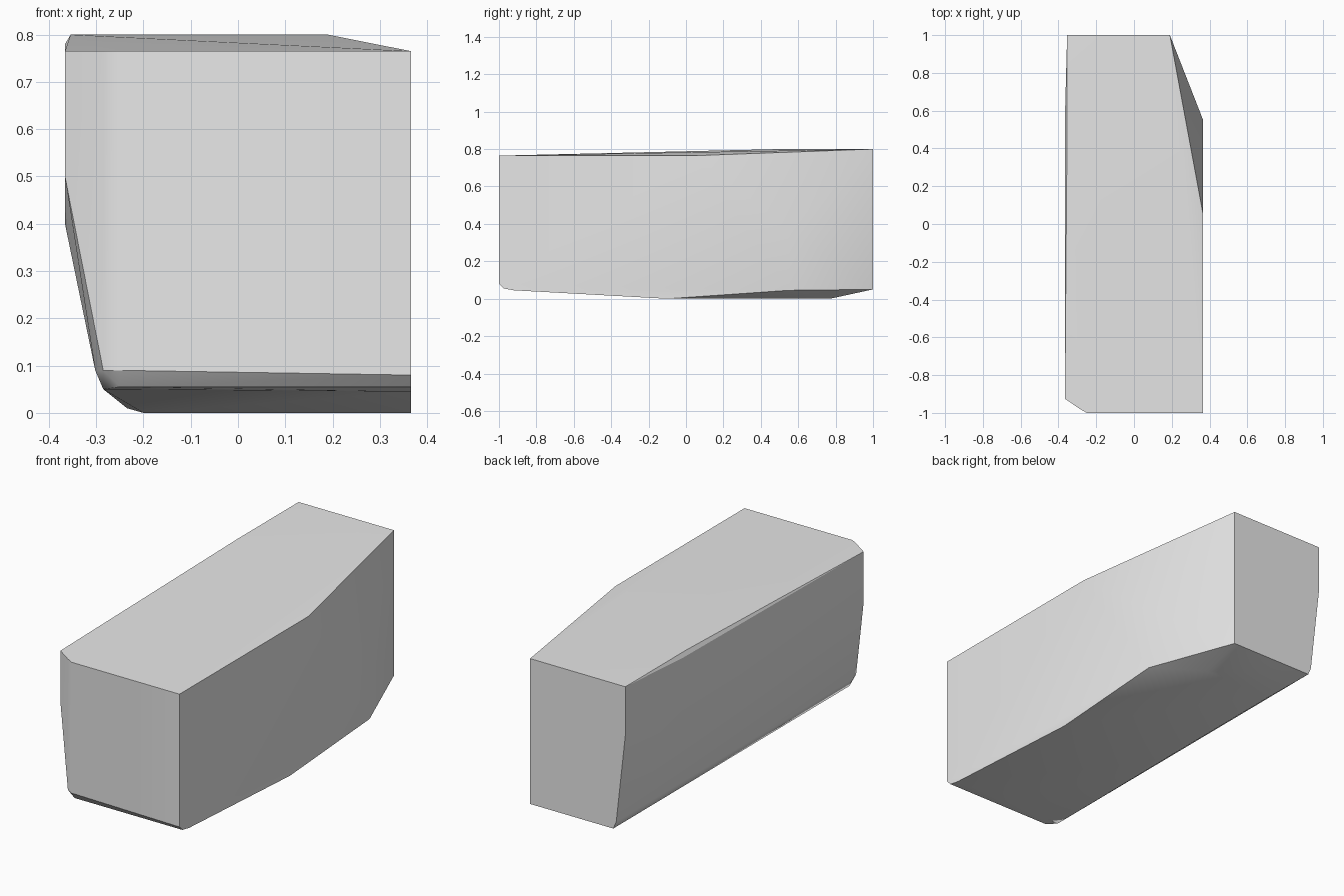
import bpy
import bmesh
from math import radians

default_cube = bpy.data.objects.get("Cube")
if default_cube:
    bpy.data.objects.remove(default_cube, do_unlink=True)

# Key planes of the faceted block
side, taper = 0.366, 0.19
front, back = -1.0, 1.0
low_top, high_top = 0.765, 0.80
rim = 0.05
bend = 0.55

points = []


def add(*corners):
    points.extend(corners)


def wall(y, x, top, kink):
    """Right-hand wall profile: upright above the kink, leaning in below it."""
    add((x, y, top), (x, y, kink), (-0.302, y, 0.09), (-0.285, y, rim))


# Left side: flat panel, then a tapered rear corner
for y, z in ((front, low_top), (front, 0.08), (-0.975, 0.055), (-0.92, 0.045),
             (0.05, low_top), (-0.1, 0), (bend, 0.37), (bend, 0.045)):
    add((side, y, z))
for z in (rim, high_top):
    add((taper, back, z))

# Right side: upright at the front and middle, drawn in at the back
wall(-0.925, -side, low_top, 0.5)
wall(bend, -side, 0.78, 0.4)
wall(back, -0.354, high_top, 0.55)
add((-0.354, 0.5, high_top))

# Rounded front corner and lower front lip
for x, y in ((-0.25, front), (-0.285, -0.98)):
    for z in (low_top, 0.09):
        add((x, y, z))
add((-0.25, -0.975, 0.055))

# Shallow keel underneath
for x, y, z in ((-0.2, -0.1, 0), (-0.2, 0.77, 0), (0.17, 0.77, 0),
                (-0.235, 0, 0.01), (-0.235, 0.75, 0.01)):
    add((x, y, z))

# Wrap the corners in one closed shell
bm = bmesh.new()
for p in points:
    bm.verts.new(p)
hull = bmesh.ops.convex_hull(bm, input=bm.verts[:])
loose = {g for g in hull["geom_interior"] + hull["geom_unused"]
         if isinstance(g, bmesh.types.BMVert)}
bmesh.ops.delete(bm, geom=list(loose), context="VERTS")
bmesh.ops.dissolve_limit(bm, angle_limit=radians(0.5),
                         verts=bm.verts[:], edges=bm.edges[:])
bmesh.ops.recalc_face_normals(bm, faces=bm.faces[:])

mesh = bpy.data.meshes.new("faceted_block")
bm.to_mesh(mesh)
bm.free()
block = bpy.data.objects.new("faceted_block", mesh)
bpy.context.collection.objects.link(block)

# Plain grey finish
grey = bpy.data.materials.new("light_grey")
grey.use_nodes = True
colour = (0.8, 0.8, 0.8, 1)
grey.diffuse_color = colour
grey.node_tree.nodes["Principled BSDF"].inputs["Base Color"].default_value = colour
mesh.materials.append(grey)

# Soft facets with crisp main edges
bpy.ops.object.select_all(action="DESELECT")
block.select_set(True)
bpy.context.view_layer.objects.active = block
bpy.ops.object.shade_smooth_by_angle(angle=radians(30))
